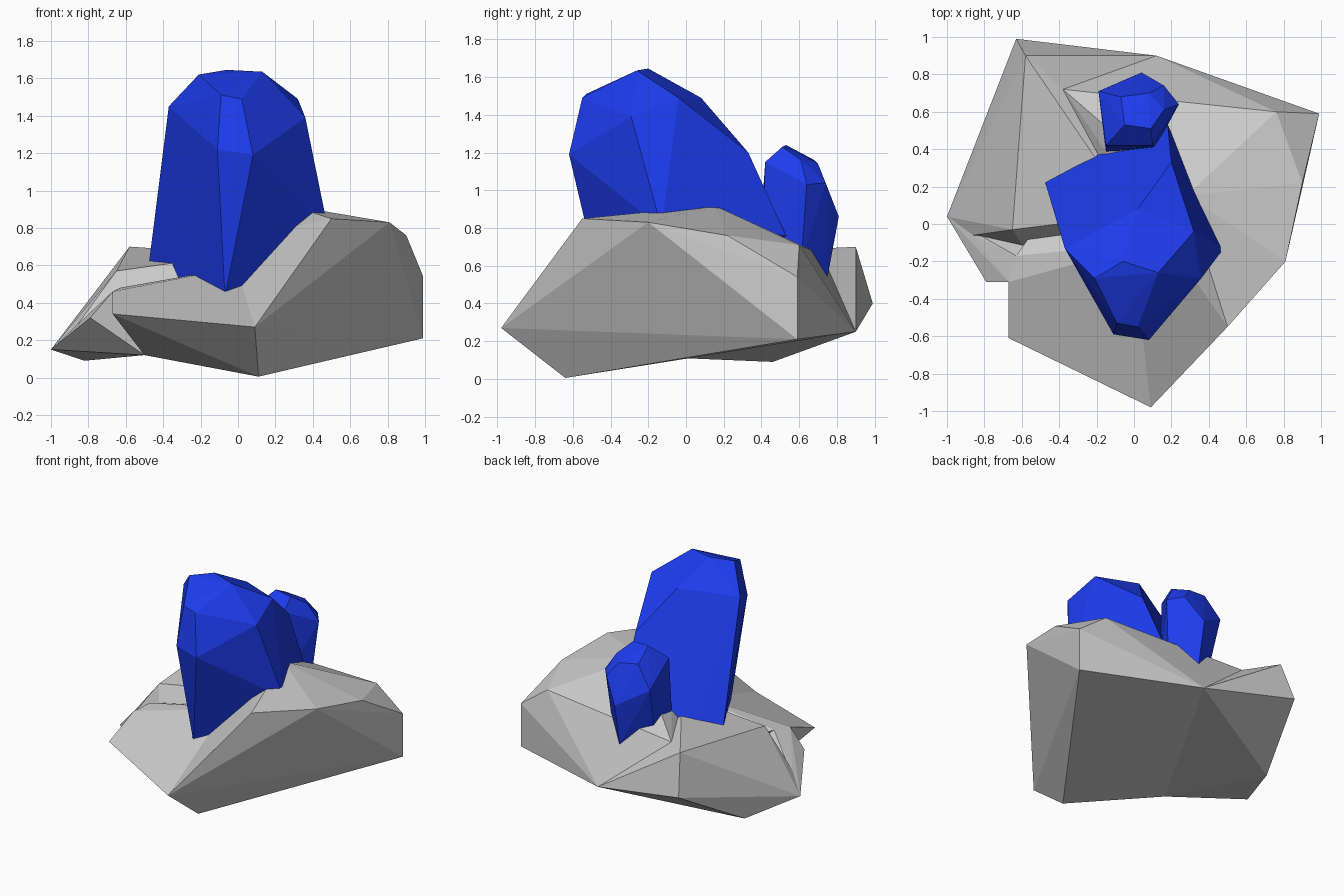
import bpy, bmesh, math

if "Cube" in bpy.data.objects:
    bpy.data.objects.remove(bpy.data.objects["Cube"])


def hull(name, points, material=None):
    """Faceted stone: the convex hull of a handful of corner points."""
    bm = bmesh.new()
    for p in points:
        bm.verts.new(p)
    res = bmesh.ops.convex_hull(bm, input=bm.verts)
    junk = {g for g in res["geom_interior"] + res["geom_unused"]
            if isinstance(g, bmesh.types.BMVert)}
    bmesh.ops.delete(bm, geom=list(junk), context='VERTS')
    bmesh.ops.dissolve_limit(bm, angle_limit=math.radians(2),
                             verts=bm.verts, edges=bm.edges)
    bmesh.ops.recalc_face_normals(bm, faces=bm.faces)
    me = bpy.data.meshes.new(name)
    bm.to_mesh(me)
    bm.free()
    ob = bpy.data.objects.new(name, me)
    bpy.context.collection.objects.link(ob)
    if material:
        me.materials.append(material)
    return ob


# Corners shared by several rock blocks
front_tip = (.09, -.98, .27)
foot = (.11, -.64, .005)
back_foot = (.12, .90, .25)
keel = (-.50, -.26, .12)
dip = (-.38, .72, .66)
left_tip = (-1, .04, .15)
left_brow = (-.86, -.06, .28)
ledge = (-.67, -.31, .46)
groove = (-.63, -.17, .48)

# Rock: high ridge on the right
rock = hull("rock", [
    front_tip, foot, back_foot, dip,
    (.50, -.55, .85), (.81, -.20, .83), (.90, .22, .76),
    (.99, .59, .54), (.99, .59, .21), (.76, .60, .71),
    (.28, .15, .92), (0, -.10, .54)])

# Rock: low front slope, back left plateau and small left ledge
blocks = [
    hull("rock_front_slope", [
        front_tip, foot, back_foot, keel, ledge, groove,
        (-.67, -.61, .34), (.10, -.10, .61)]),
    hull("rock_plateau", [
        back_foot, keel, dip, left_tip, left_brow,
        (-.58, .90, .70), (-.63, .99, .40), (-.82, .46, .09),
        (-.65, -.03, .57), (0, .05, .66)]),
    hull("rock_ledge", [
        ledge, left_tip, left_brow, keel, groove,
        (-.79, -.31, .32), (-.40, -.15, .48)]),
]

# Fuse the blocks into one rock
for block in blocks:
    mod = rock.modifiers.new("fuse", 'BOOLEAN')
    mod.operation, mod.solver, mod.object = 'UNION', 'EXACT', block
graph = bpy.context.evaluated_depsgraph_get()
fused = bpy.data.meshes.new_from_object(rock.evaluated_get(graph))
rock.modifiers.clear()
rock.data = fused
for block in blocks:
    bpy.data.objects.remove(block)

blue = bpy.data.materials.new("crystal_blue")
blue.diffuse_color = (.012, .045, .85, 1)
blue.use_nodes = True
blue.node_tree.nodes["Principled BSDF"].inputs["Base Color"].default_value = blue.diffuse_color

# Large leaning crystal
hull("large_crystal", [
    (-.37, -.13, 1.45), (-.21, -.29, 1.62), (-.06, -.20, 1.645),
    (.13, -.26, 1.635), (-.09, -.53, 1.51), (.02, -.55, 1.49),
    (-.11, -.59, 1.22), (.08, -.62, 1.19), (.36, -.29, 1.39),
    (.32, -.04, 1.49), (.02, .08, 1.49), (.20, .33, 1.20),
    (-.48, .24, .58), (-.29, .36, .58), (.18, .53, .76),
    (0, -.53, .83), (-.07, -.44, .43), (.48, -.13, .80), (0, .10, .45)], blue)

# Small crystal behind it
hull("small_crystal", [
    (-.05, .53, 1.24), (.09, .51, 1.23), (.16, .61, 1.16),
    (.08, .70, 1.14), (-.07, .68, 1.16),
    (-.15, .42, 1.13), (.10, .42, 1.15), (.24, .64, 1.03),
    (.16, .74, 1.04), (.04, .81, .86), (-.19, .71, 1.00),
    (.04, .75, .54), (-.16, .60, .58), (.20, .61, .62),
    (-.15, .38, .60), (.11, .40, .62)], blue)
